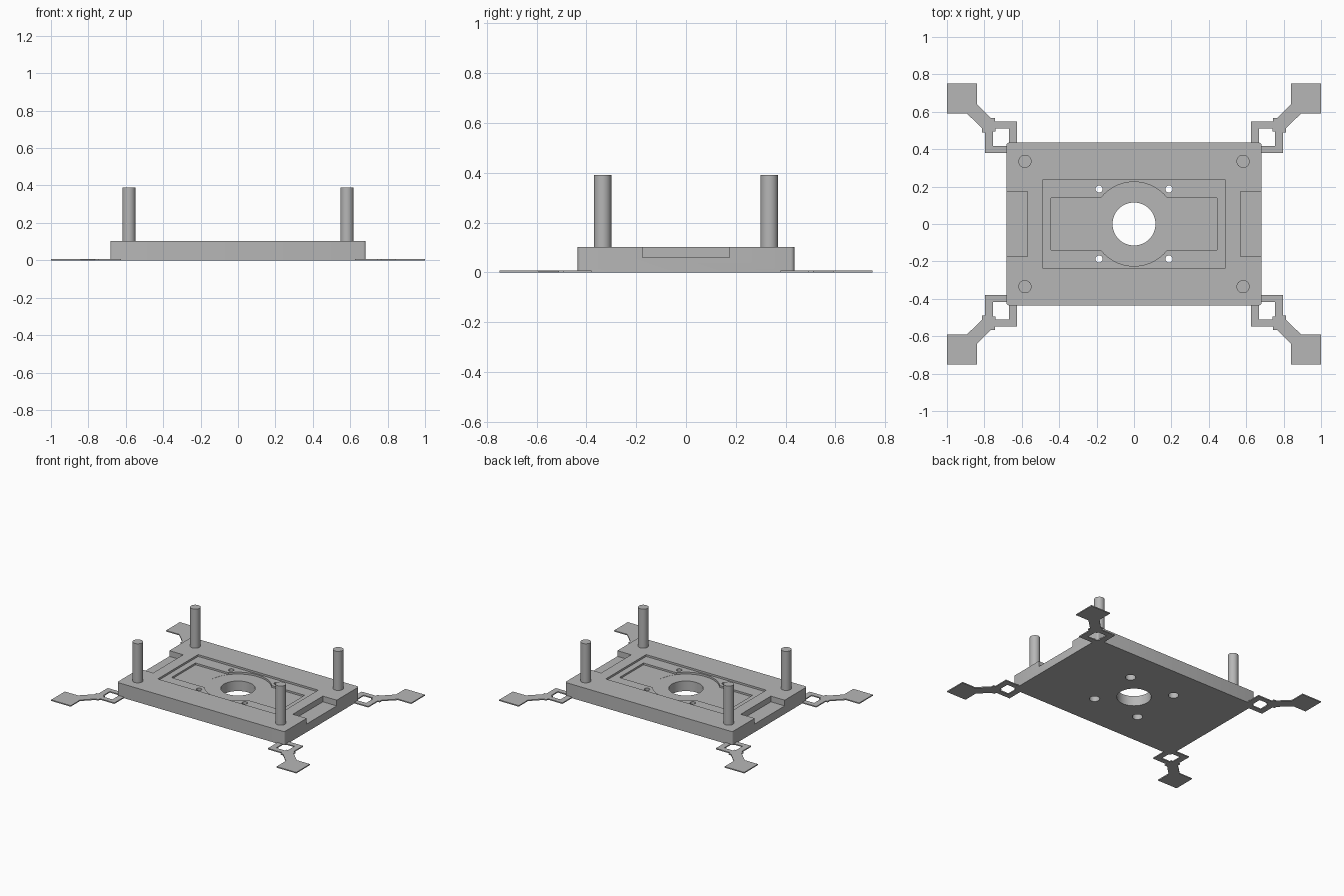
import bpy, bmesh
from mathutils import Matrix

cube = bpy.data.objects.get("Cube")
if cube:
    bpy.data.objects.remove(cube, do_unlink=True)

grey = bpy.data.materials.new("plain grey")
grey.use_nodes = True
grey.diffuse_color = (0.47, 0.47, 0.47, 1)
grey.node_tree.nodes["Principled BSDF"].inputs["Base Color"].default_value = grey.diffuse_color


def add_object(name, bm):
    bmesh.ops.recalc_face_normals(bm, faces=bm.faces)
    mesh = bpy.data.meshes.new(name)
    bm.to_mesh(mesh)
    bm.free()
    mesh.materials.append(grey)
    obj = bpy.data.objects.new(name, mesh)
    bpy.context.collection.objects.link(obj)
    return obj


def box(name, x, y, z, corner=0):
    """Box between pairs of limits, with optional rounded upright edges."""
    bm = bmesh.new()
    bmesh.ops.create_cube(bm, size=1)
    for v in bm.verts:
        v.co = [lo if c < 0 else hi for c, (lo, hi) in zip(v.co, (x, y, z))]
    if corner:
        upright = [e for e in bm.edges if abs(e.verts[0].co.z - e.verts[1].co.z) > 0.01]
        bmesh.ops.bevel(bm, geom=upright, offset=corner, segments=4,
                        profile=0.5, affect='EDGES')
    return add_object(name, bm)


def cylinder(name, x, y, z, radius, sides=32):
    bm = bmesh.new()
    bmesh.ops.create_cone(bm, cap_ends=True, segments=sides, radius1=radius, radius2=radius,
                          depth=z[1] - z[0],
                          matrix=Matrix.Translation((x, y, (z[0] + z[1]) / 2)))
    return add_object(name, bm)


def mirror_four(obj):
    mod = obj.modifiers.new("Mirror", 'MIRROR')
    mod.use_axis = (True, True, False)
    mod.use_clip = False
    mod.use_mirror_merge = False


def smooth(obj):
    bpy.ops.object.select_all(action='DESELECT')
    bpy.context.view_layer.objects.active = obj
    obj.select_set(True)
    bpy.ops.object.shade_smooth_by_angle(angle=0.6)


def carve(target, cutter):
    """Subtract the cutter, apply, and discard it."""
    cutter.hide_render = True
    mod = target.modifiers.new("Cut", 'BOOLEAN')
    mod.operation = 'DIFFERENCE'
    mod.solver = 'EXACT'
    mod.object = cutter
    bpy.context.view_layer.objects.active = target
    bpy.ops.object.modifier_apply(modifier=mod.name)
    bpy.data.objects.remove(cutter, do_unlink=True)


# Base plate with rounded corners
TOP = 0.102
ABOVE = 0.2
plate = box("base_plate", (-0.683, 0.683), (-0.435, 0.435), (0, TOP), corner=0.014)

# Shallow pocket, deeper slot and round recess
carve(plate, box("pocket", (-0.49, 0.49), (-0.235, 0.235), (TOP - 0.014, ABOVE)))
carve(plate, box("slot", (-0.445, 0.445), (-0.14, 0.14), (TOP - 0.027, ABOVE)))
carve(plate, cylinder("recess", 0, 0, (TOP - 0.028, ABOVE), 0.225, 64))

# Central bore
carve(plate, cylinder("bore", 0, 0, (-0.1, ABOVE), 0.115, 64))

# Screw holes, counterbored from below, and end notches
for sx in (-1, 1):
    carve(plate, box("notch", sorted((sx * 0.57, sx * 0.8)), (-0.175, 0.175), (0.06, ABOVE)))
    for sy in (-1, 1):
        carve(plate, cylinder("screw_hole", sx * 0.187, sy * 0.187, (-0.1, ABOVE), 0.019, 24))
        carve(plate, cylinder("counterbore", sx * 0.187, sy * 0.187, (-0.1, 0.04), 0.035, 24))
smooth(plate)

# Four corner posts
post = cylinder("corner_posts", 0.583, 0.335, (TOP - 0.01, 0.39), 0.035)
mirror_four(post)
smooth(post)

# Thin corner arms: square pad, slanted neck and open square loop
outline = [
    (0.84, 0.75), (1, 0.75), (1, 0.59), (0.893, 0.59),
    (0.813, 0.513), (0.813, 0.49), (0.797, 0.49), (0.797, 0.38),
    (0.66, 0.38), (0.66, 0.417), (0.754, 0.417), (0.754, 0.495),
    (0.74, 0.495), (0.74, 0.51), (0.668, 0.51), (0.668, 0.425),
    (0.626, 0.425), (0.626, 0.547), (0.743, 0.547), (0.743, 0.567),
    (0.765, 0.567), (0.84, 0.642),
]
bm = bmesh.new()
face = bm.faces.new([bm.verts.new((x, y, 0)) for x, y in outline])
raised = bmesh.ops.extrude_face_region(bm, geom=[face], use_keep_orig=True)["geom"]
for v in raised:
    if isinstance(v, bmesh.types.BMVert):
        v.co.z = 0.008
mirror_four(add_object("corner_arms", bm))
